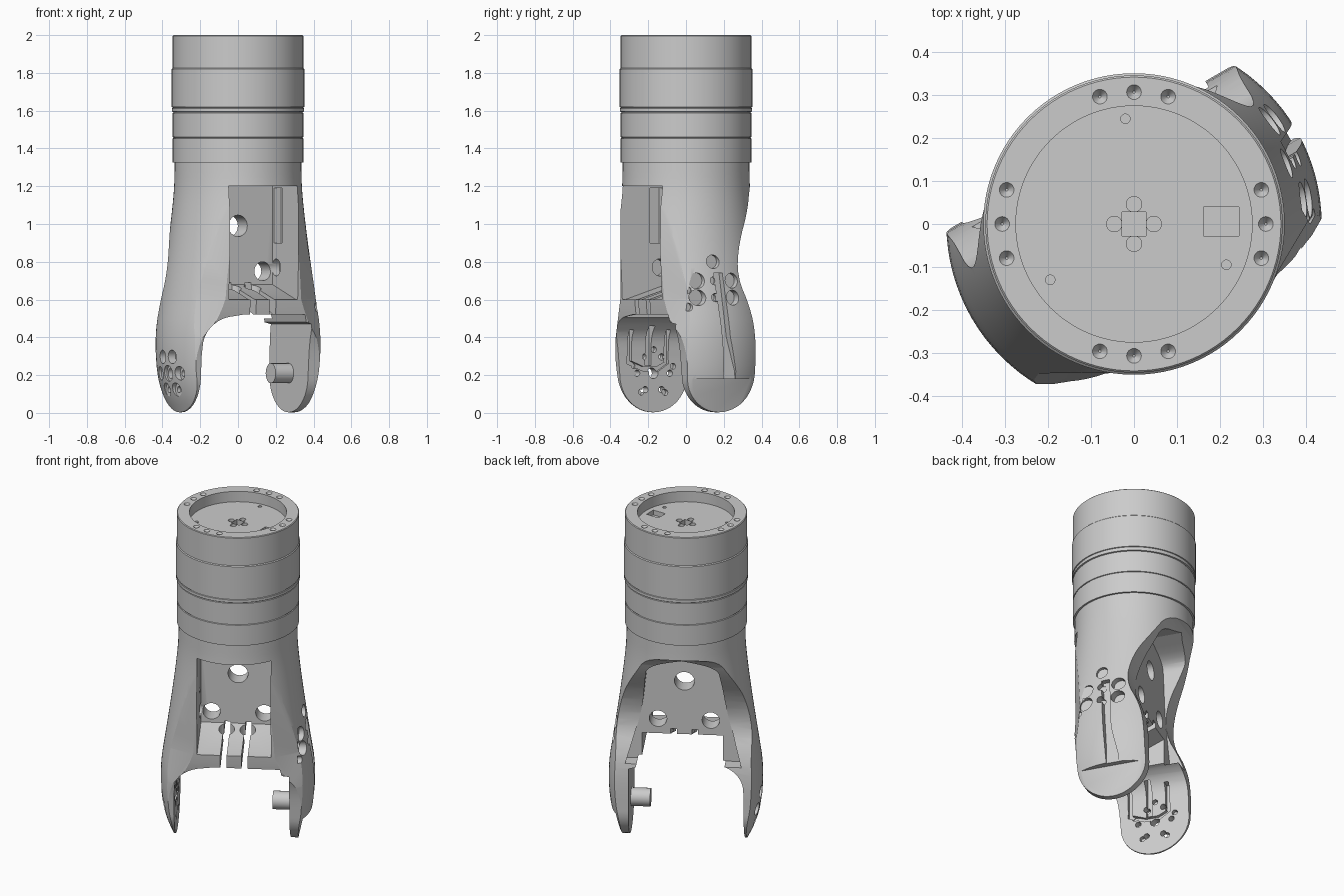
import bpy, bmesh
from math import sin, cos, pi, radians
from mathutils import Matrix, Vector

if "Cube" in bpy.data.objects:
    bpy.data.objects.remove(bpy.data.objects["Cube"])

grey = bpy.data.materials.new("machined_grey")
grey.use_nodes = True
grey.diffuse_color = (0.6, 0.6, 0.6, 1)
grey.node_tree.nodes["Principled BSDF"].inputs["Base Color"].default_value = (0.6, 0.6, 0.6, 1)


def finish(bm, name):
    bmesh.ops.recalc_face_normals(bm, faces=bm.faces)
    if bm.calc_volume(signed=True) < 0:
        bmesh.ops.reverse_faces(bm, faces=bm.faces)
    me = bpy.data.meshes.new(name)
    bm.to_mesh(me)
    bm.free()
    me.materials.append(grey)
    ob = bpy.data.objects.new(name, me)
    bpy.context.collection.objects.link(ob)
    return ob


def lathe(name, profile, steps=96):
    """Turn (radius, height) points around z, with flat discs closing both ends."""
    bm = bmesh.new()
    rings = [[bm.verts.new((r * cos(2 * pi * i / steps), r * sin(2 * pi * i / steps), z))
              for i in range(steps)] for r, z in profile]
    for low, high in zip(rings, rings[1:]):
        for i in range(steps):
            bm.faces.new((low[i - 1], low[i], high[i], high[i - 1]))
    bm.faces.new(rings[0][::-1])
    bm.faces.new(rings[-1])
    return finish(bm, name)


def prism(pts, axis, lo, hi, shear=0):
    """Bridge an outline of (side, height) points between two planes along x or y."""
    bm = bmesh.new()
    place = (lambda t, a, z: (t - shear * z, a, z)) if axis == "x" else (lambda t, a, z: (a, t, z))
    near = [bm.verts.new(place(lo, a, z)) for a, z in pts]
    far = [bm.verts.new(place(hi, a, z)) for a, z in pts]
    bm.faces.new(near)
    bm.faces.new(far[::-1])
    for i in range(len(pts)):
        bm.faces.new((near[i - 1], far[i - 1], far[i], near[i]))
    return finish(bm, "cutter")


def box(x0, x1, y0, y1, z0, z1):
    return prism([(y0, z0), (y1, z0), (y1, z1), (y0, z1)], "x", x0, x1)


def rod(r, centre, length, axis="z", r2=None, name="cutter"):
    bm = bmesh.new()
    turn = {"x": Matrix.Rotation(pi / 2, 4, "Y"), "y": Matrix.Rotation(pi / 2, 4, "X"),
            "z": Matrix.Identity(4)}[axis]
    bmesh.ops.create_cone(bm, cap_ends=True, segments=24, radius1=r,
                          radius2=r if r2 is None else r2, depth=length,
                          matrix=Matrix.Translation(Vector(centre)) @ turn)
    return finish(bm, name)


def cut(ob, tool, operation="DIFFERENCE"):
    mod = ob.modifiers.new("cut", "BOOLEAN")
    mod.operation, mod.solver, mod.object = operation, "EXACT", tool
    bpy.context.view_layer.objects.active = ob
    bpy.ops.object.modifier_apply(modifier=mod.name)
    bpy.data.objects.remove(tool)


def soften(pts, rounds=2):
    """Round the corners of an open path, keeping its ends."""
    for _ in range(rounds):
        out = [pts[0]]
        for (a, b), (c, d) in zip(pts, pts[1:]):
            out += [(.75 * a + .25 * c, .75 * b + .25 * d), (.25 * a + .75 * c, .25 * b + .75 * d)]
        pts = out + [pts[-1]]
    return pts


def shade(ob):
    bpy.ops.object.select_all(action="DESELECT")
    ob.select_set(True)
    bpy.context.view_layer.objects.active = ob
    bpy.ops.object.shade_smooth_by_angle(angle=radians(28))


# Fork: flared turned body, with the gap between its two arms
flare = soften([(.33, -.05), (.36, .01), (.402, .1), (.432, .22), (.44, .42), (.41, .62),
                (.375, .86), (.35, 1.06), (.337, 1.2), (.335, 1.33)])
fork = lathe("fork_body", flare)
fillet = soften([(-.345, .3), (-.34, .42), (-.26, .5), (-.12, .52)])
cut(fork, prism([(.31, -.1), (-.345, -.1)] + fillet + [(.26, .52), (.27, .48), (.31, .47)], "y", -.6, .6))

# Side outline: waisted at the back, round toes
back_edge = soften([(.205, .2), (.2, .42), (.17, .56), (.09, .72), (.12, .9),
                    (.22, 1.08), (.27, 1.2), (.37, 1.24)])
front_edge = soften([(-.36, 1.2), (-.3, 1.1), (-.275, .8), (-.265, .5), (-.22, .38), (-.205, .2)])
toe = [(.205 * cos(a), .2 + .197 * sin(a)) for a in [pi + pi * i / 24 for i in range(1, 24)]]
cut(fork, prism(back_edge + [(.37, 1.4), (-.36, 1.4)] + front_edge + toe, "x", -.6, .6), "INTERSECT")

# Bevelled front corners
for s in (-1, 1):
    bevel = prism([(-.345, 1.18), (-.348, .6), (-.372, .4), (-.372, -.1), (-.8, -.1), (-.8, 1.18)],
                  "x", -.8, .8)
    bevel.data.transform(Matrix.Rotation(s * radians(30), 4, "Z"))
    cut(fork, bevel)

# Opening at the back and sloped underside of the web
side = soften([(.33, .5), (.3, .6), (.24, .8), (.215, 1.05), (.2, 1.14), (0, 1.2)])
cut(fork, prism(side + [(-x, z) for x, z in side[-2::-1]], "y", .1, .6))
cut(fork, prism([(-.25, .515), (.2, .7), (.2, .4), (-.25, .4)], "x", -.22, .24))

# Front recess with side pockets
cut(fork, prism([(-.5, .6), (-.25, .6), (0, .68), (0, 1.2), (-.5, 1.2)], "x", -.21, .21))
for s in (-1, 1):
    cut(fork, box(*sorted((s * .2, s * .25)), -.1, -.02, .9, 1.19))
    cut(fork, rod(.045, (s * .215, -.04, .77), .08, "x"))
    # Holes and cable slots in the web
    cut(fork, rod(.05, (s * .15, .05, .75), .3, "y"))
    cut(fork, rod(.045, (s * .06, -.05, .68), .16))
    cut(fork, box(s * .06 - .018, s * .06 + .018, -.4, .3, .45, .69))
cut(fork, rod(.057, (0, .05, .99), .4, "y"))

# Left arm screw pattern, hub and cable grooves
cut(fork, rod(.028, (-.4, 0, .21), .3, "x"))
cut(fork, rod(.042, (-.45, 0, .21), .08, "x"))
for i in range(6):
    a = i * pi / 3
    y, z = .1 * cos(a), .21 + .1 * sin(a)
    cut(fork, rod(.036, (-.44, y, z), .1, "x"))
    cut(fork, rod(.017, (-.37, y, z), .12, "x"))
for i in range(5):
    a = i * 2 * pi / 5 + .3
    cut(fork, rod(.016, (-.345, .125 * cos(a), .21 + .125 * sin(a)), .05, "x"))
for y0, y1, z0, z1 in [(-.16, -.135, .27, .44), (.065, .09, .27, .44), (-.05, -.015, .25, .5)]:
    cut(fork, box(-.365, -.3, y0, y1, z0, z1))
cut(fork, prism([(-.161, .26), (-.06, .22), (.03, .22), (.091, .26), (.091, .28),
                 (.02, .245), (-.06, .245), (-.161, .285)], "x", -.364, -.29))

# Right arm: thin toe under the cover, split line and screw cluster
cut(fork, prism([(.383, .18), (.6, .18), (.6, -.1), (.325, -.1)], "y", -.5, .5))
cut(fork, prism([(-.055, .74), (-.005, .74), (.02, .4), (.06, .22), (.06, .1), (-.01, .1), (-.02, .3)],
                "x", .432, .7, .1))
for y, z, r in [(-.15, .7, .042), (-.15, .61, .042), (.05, .7, .04), (.05, .61, .04),
                (-.055, .7, .022), (-.055, .61, .022), (-.2, .65, .022), (-.2, .56, .022),
                (-.055, .8, .036)]:
    cut(fork, rod(r, (.425, y, z), .14, "x"))
fork.rotation_euler.z = radians(30)
shade(fork)

# Hinge pin on the right arm
pin = rod(.053, (.265, 0, .21), .13, "x", name="hinge_pin")
pin.rotation_euler.z = radians(30)
shade(pin)

# Stacked collar with a recessed top
collar = lathe("collar", [
    (.346, 1.325), (.346, 1.453), (.341, 1.455), (.341, 1.458), (.346, 1.46),
    (.346, 1.588), (.342, 1.59), (.342, 1.593), (.35, 1.595), (.35, 1.612), (.346, 1.614),
    (.346, 1.618), (.351, 1.62), (.351, 1.82), (.346, 1.825), (.346, 1.996), (.342, 2),
    (.275, 2), (.275, 1.935)])

# Countersunk rim screws in four groups of three
for q in range(4):
    for d in (-15, 0, 15):
        a = radians(90 * q + d)
        cut(collar, rod(.003, (.307 * cos(a), .307 * sin(a), 1.991), .022, r2=.0185))

# Central socket, screw holes and connector pocket
cut(collar, box(-.028, .028, -.028, .028, 1.5, 2.1))
for q in range(4):
    a = q * pi / 2
    cut(collar, rod(.018, (.046 * cos(a), .046 * sin(a), 1.95), .08))
for x, y in [(-.02, .245), (-.195, -.13), (.215, -.095)]:
    cut(collar, rod(.011, (x, y, 1.94), .05))
cut(collar, box(.162, .245, -.028, .04, 1.905, 2))
shade(collar)
